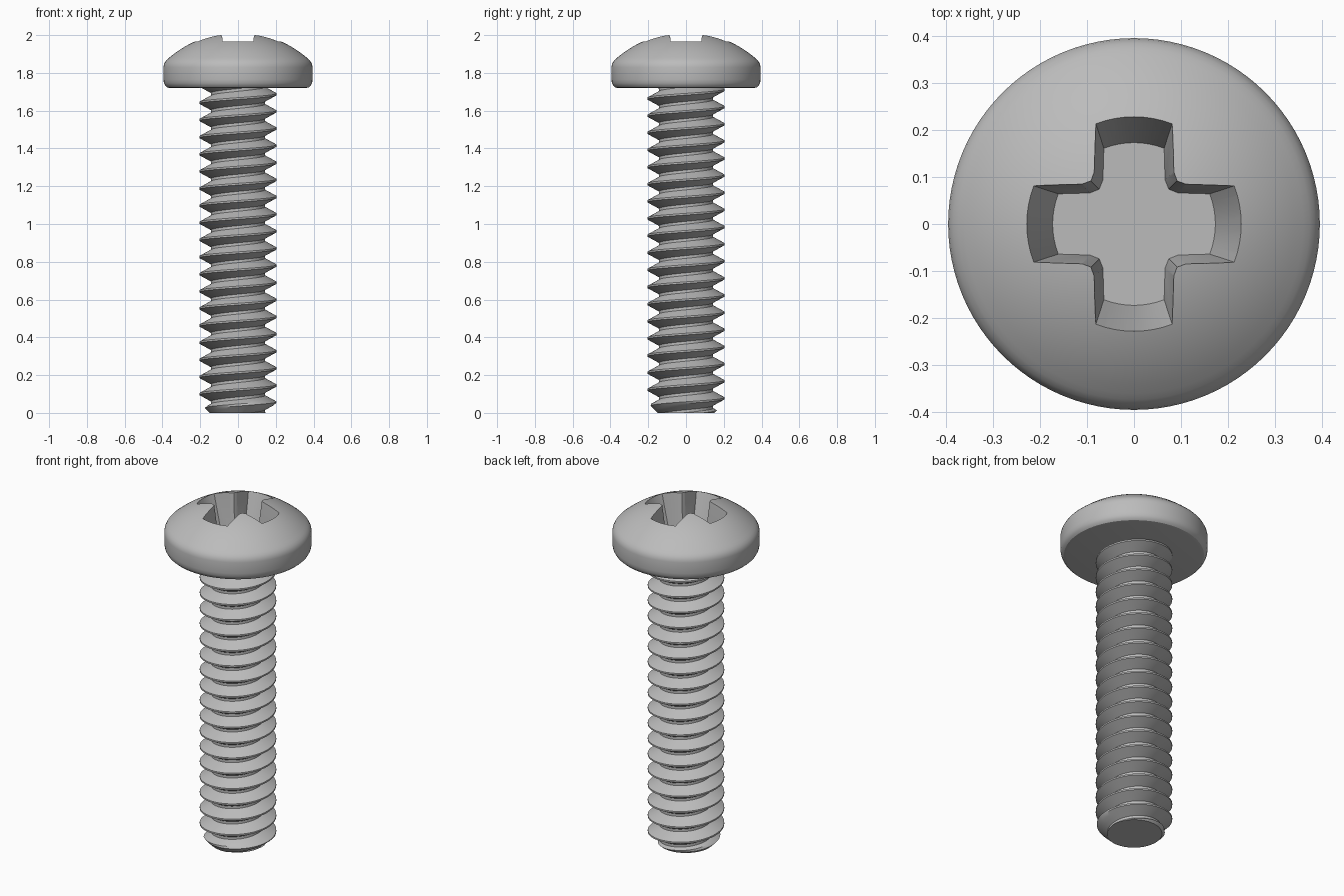
import bpy
import bmesh
import math

if "Cube" in bpy.data.objects:
    bpy.data.objects.remove(bpy.data.objects["Cube"], do_unlink=True)

TAU = 2 * math.pi
SEGMENTS = 96

steel = bpy.data.materials.new("steel grey")
steel.use_nodes = True
colour = (0.5, 0.5, 0.5, 1)
steel.diffuse_color = colour
steel.node_tree.nodes["Principled BSDF"].inputs["Base Color"].default_value = colour


def finish(name, bm):
    bmesh.ops.recalc_face_normals(bm, faces=bm.faces)
    mesh = bpy.data.meshes.new(name)
    bm.to_mesh(mesh)
    bm.free()
    mesh.materials.append(steel)
    obj = bpy.data.objects.new(name, mesh)
    bpy.context.collection.objects.link(obj)
    return obj


def activate(obj):
    bpy.ops.object.select_all(action="DESELECT")
    obj.select_set(True)
    bpy.context.view_layer.objects.active = obj


# Head: domed profile turned about the z axis
DOME_R, DOME_Z = 0.56, 1.455
dome = [(DOME_R * math.sin(a), DOME_Z + DOME_R * math.cos(a))
        for a in (math.asin(0.36 / DOME_R) * i / 16 for i in range(17))]
rim = [(0.373, 1.873), (0.384, 1.861), (0.392, 1.846), (0.395, 1.83),
       (0.395, 1.765), (0.392, 1.746), (0.385, 1.732), (0.375, 1.723), (0.36, 1.72)]
bm = bmesh.new()
points = [bm.verts.new((r, 0, z)) for r, z in dome + rim + [(0, 1.72)]]
edges = [bm.edges.new(pair) for pair in zip(points, points[1:])]
bmesh.ops.spin(bm, geom=points + edges, cent=(0, 0, 0), axis=(0, 0, 1),
               angle=TAU, steps=SEGMENTS, use_merge=False)
bmesh.ops.remove_doubles(bm, verts=bm.verts, dist=1e-4)
head = finish("head", bm)


# Cross recess: tapered cutter, one quarter outline turned four times
def cross_ring(bm, z, tip_r, tip_w, inner_w, inner_l):
    tip = math.asin(tip_w / tip_r)
    quarter = [(tip_r * math.cos(tip * k / 4), tip_r * math.sin(tip * k / 4))
               for k in range(-4, 5)]
    mid = (inner_w + inner_l) / 2 - 0.006
    quarter += [(inner_l, inner_w), (mid, mid), (inner_w, inner_l)]
    ring = []
    for q in range(4):
        c, s = math.cos(q * TAU / 4), math.sin(q * TAU / 4)
        ring += [bm.verts.new((x * c - y * s, x * s + y * c, z)) for x, y in quarter]
    return ring


bm = bmesh.new()
low = cross_ring(bm, 1.79, 0.173, 0.064, 0.066, 0.094)
high = cross_ring(bm, 2.05, 0.254, 0.089, 0.0895, 0.114)
bm.faces.new(low)
bm.faces.new(high)
for i in range(len(low)):
    j = (i + 1) % len(low)
    bm.faces.new((low[i], low[j], high[j], high[i]))
cutter = finish("recess_cutter", bm)
cutter.hide_render = True

activate(head)
cut = head.modifiers.new("recess", "BOOLEAN")
cut.operation = "DIFFERENCE"
cut.solver = "EXACT"
cut.object = cutter
bpy.ops.object.modifier_apply(modifier=cut.name)
bpy.data.objects.remove(cutter, do_unlink=True)

# Threaded shank: rows follow a right-hand helix, chamfered at the tip
PITCH, CREST_Z, TOP = 0.0907, 1.687, 1.73
CREST_R, ROOT_R = 0.205, 0.143
CREST_FLAT, ROOT_FLAT = 0.05, 0.42   # half-turn fractions of the pitch
ROWS = [-ROOT_FLAT, -0.3, -0.17, -CREST_FLAT, CREST_FLAT, 0.17, 0.3, ROOT_FLAT]


def thread_radius(angle, z):
    phase = (z - CREST_Z) / PITCH - angle / TAU
    offset = abs(phase - round(phase))
    t = (offset - CREST_FLAT) / (ROOT_FLAT - CREST_FLAT)
    r = CREST_R + (ROOT_R - CREST_R) * min(max(t, 0), 1)
    return min(r, 0.15 + z)


bm = bmesh.new()
columns = []
for s in range(SEGMENTS + 1):
    angle = TAU * s / SEGMENTS
    column = []
    for turn in range(-21, 3):
        for row in ROWS:
            z = CREST_Z + PITCH * (turn + row + angle / TAU)
            z = min(max(z, 0), TOP)
            r = thread_radius(angle, z)
            column.append(bm.verts.new((r * math.cos(angle), r * math.sin(angle), z)))
    columns.append(column)
for a, b in zip(columns, columns[1:]):
    for i in range(len(a) - 1):
        if max(v.co.z for v in (a[i], b[i], b[i + 1], a[i + 1])) > 0 and \
                min(v.co.z for v in (a[i], b[i], b[i + 1], a[i + 1])) < TOP:
            bm.faces.new((a[i], b[i], b[i + 1], a[i + 1]))
bmesh.ops.delete(bm, geom=[v for v in bm.verts if not v.link_faces], context="VERTS")
bmesh.ops.remove_doubles(bm, verts=bm.verts, dist=1e-4)
bmesh.ops.dissolve_degenerate(bm, edges=bm.edges, dist=1e-5)
# Flat ends
bmesh.ops.holes_fill(bm, edges=[e for e in bm.edges if e.is_boundary], sides=0)
shank = finish("threaded_shank", bm)

for obj in (head, shank):
    activate(obj)
    bpy.ops.object.shade_smooth_by_angle(angle=math.radians(30))
